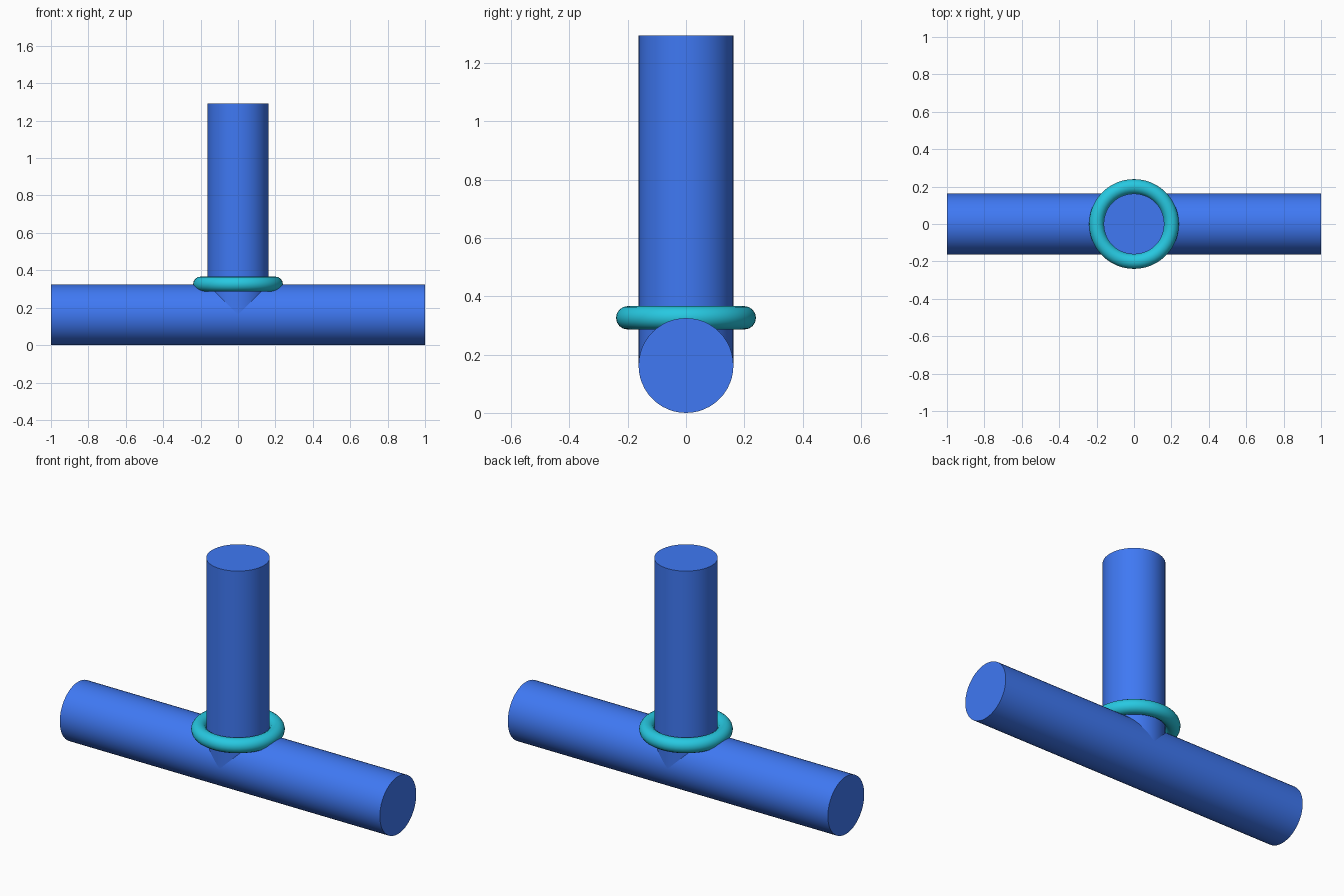
import bpy
from math import pi, radians

if "Cube" in bpy.data.objects:
    bpy.data.objects.remove(bpy.data.objects["Cube"])

R = 0.1625     # pipe radius, also the axis height of the lying pipe
TOP = 1.293    # top of the upright pipe


def material(name, rgb):
    mat = bpy.data.materials.new(name)
    mat.diffuse_color = (*rgb, 1)
    mat.use_nodes = True
    mat.node_tree.nodes["Principled BSDF"].inputs["Base Color"].default_value = mat.diffuse_color
    return mat


def finish(name, mat):
    ob = bpy.context.object
    ob.name = name
    ob.data.materials.append(mat)
    bpy.ops.object.shade_smooth_by_angle(angle=radians(35))


def pipe(name, length, location, rotation, mat):
    bpy.ops.mesh.primitive_cylinder_add(vertices=48, radius=R, depth=length,
                                        location=location, rotation=rotation)
    bpy.ops.object.transform_apply(location=False, rotation=True, scale=False)
    finish(name, mat)


blue = material("blue", (0.05, 0.19, 0.9))
cyan = material("cyan", (0.02, 0.58, 0.75))

# Lying pipe along x
pipe("horizontal_pipe", 2.0, (0, 0, R), (0, pi / 2, 0), blue)

# Upright pipe, starting on the axis of the lying one
pipe("vertical_pipe", TOP - R, (0, 0, (TOP + R) / 2), (0, 0, 0), blue)

# Ring around the joint
bpy.ops.mesh.primitive_torus_add(major_segments=48, minor_segments=16,
                                 major_radius=0.2, minor_radius=0.04,
                                 location=(0, 0, 2 * R + 0.001))
finish("joint_ring", cyan)
